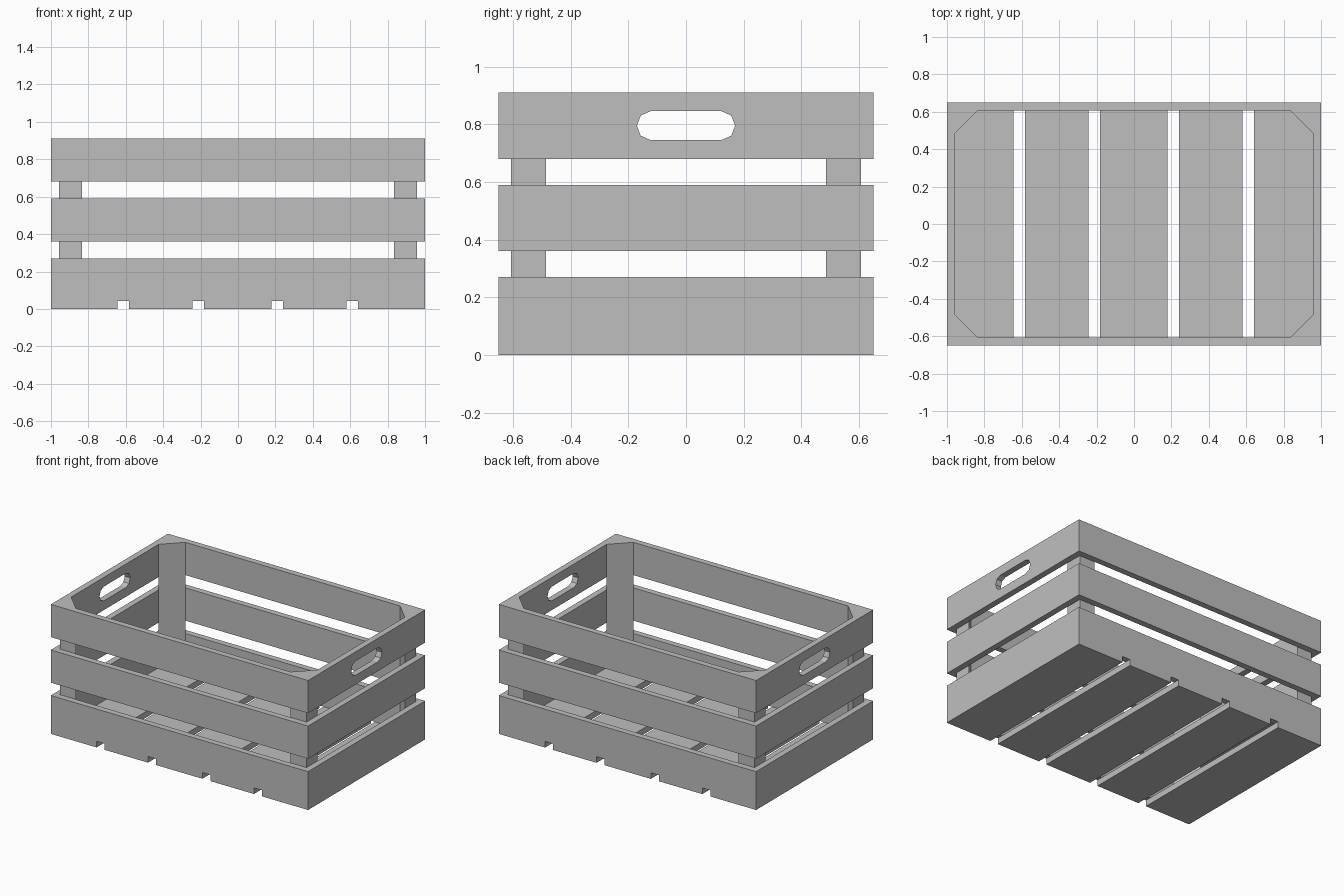
import bpy
import bmesh
from mathutils import Vector

default_cube = bpy.data.objects.get("Cube")
if default_cube:
    bpy.data.objects.remove(default_cube, do_unlink=True)

LENGTH, WIDTH = 1.0, 0.65          # half sizes of the crate
IN_X, IN_Y = 0.957, 0.607          # half sizes inside the boards
FLOOR, TOP = 0.043, 0.91
CHAMFER = 0.122

grey = bpy.data.materials.new("plain_grey")
grey.use_nodes = True
grey.diffuse_color = (0.52, 0.52, 0.52, 1)
grey.node_tree.nodes["Principled BSDF"].inputs["Base Color"].default_value = grey.diffuse_color


def prism(name, outline, sweep):
    """Sweep a flat 3D outline along a vector into a closed solid."""
    bm = bmesh.new()
    base = bm.faces.new([bm.verts.new(p) for p in outline])
    swept = bmesh.ops.extrude_face_region(bm, geom=[base], use_keep_orig=True)
    moved = [v for v in swept["geom"] if isinstance(v, bmesh.types.BMVert)]
    bmesh.ops.translate(bm, verts=moved, vec=Vector(sweep))
    bmesh.ops.recalc_face_normals(bm, faces=bm.faces)
    mesh = bpy.data.meshes.new(name)
    bm.to_mesh(mesh)
    bm.free()
    mesh.materials.append(grey)
    obj = bpy.data.objects.new(name, mesh)
    bpy.context.collection.objects.link(obj)
    return obj


def block(name, x0, x1, y, z0, z1):
    corners = [(x0, -y, z0), (x1, -y, z0), (x1, y, z0), (x0, y, z0)]
    return prism(name, corners, (0, 0, z1 - z0))


def cut(obj, cutter):
    """Subtract the cutter, bake the result and discard the cutter."""
    cutter.hide_render = True
    mod = obj.modifiers.new("cut", 'BOOLEAN')
    mod.operation = 'DIFFERENCE'
    mod.solver = 'EXACT'
    mod.object = cutter
    bpy.context.view_layer.objects.active = obj
    bpy.ops.object.modifier_apply(modifier=mod.name)
    bpy.data.objects.remove(cutter, do_unlink=True)


# Three bands of boards around the crate
bands = {}
for name, z0, z1 in (("lower_boards", FLOOR, 0.27),
                     ("middle_boards", 0.36, 0.59),
                     ("upper_boards", 0.68, TOP)):
    bands[name] = block(name, -LENGTH, LENGTH, WIDTH, z0, z1)
    cut(bands[name], block("inside_cutter", -IN_X, IN_X, IN_Y, z0 - 0.1, z1 + 0.1))

# Hand holes through both end boards
quarter = [(0.17, 0), (0.157, 0.035), (0.123, 0.05)]
upper = quarter + [(-y, z) for y, z in reversed(quarter)]
hole = upper + [(y, -z) for y, z in reversed(upper[1:-1])]
cut(bands["upper_boards"],
    prism("hand_hole_cutter", [(-1.2, y, 0.795 + z) for y, z in hole], (2.4, 0, 0)))

# Triangular corner posts
for sx, side in ((1, "left"), (-1, "right")):
    for sy, end in ((-1, "front"), (1, "back")):
        corner = [(sx * IN_X, sy * IN_Y, FLOOR),
                  (sx * (IN_X - CHAMFER), sy * IN_Y, FLOOR),
                  (sx * IN_X, sy * (IN_Y - CHAMFER), FLOOR)]
        prism(f"{end}_{side}_post", corner, (0, 0, TOP - FLOOR))

# Floor slats between the gaps
gaps = (-0.613, -0.213, 0.209, 0.61)
starts = [-LENGTH] + [g + 0.031 for g in gaps]
ends = [g - 0.031 for g in gaps] + [LENGTH]
for i, (x0, x1) in enumerate(zip(starts, ends), 1):
    block(f"floor_slat_{i}", x0, x1, WIDTH, 0, FLOOR)
